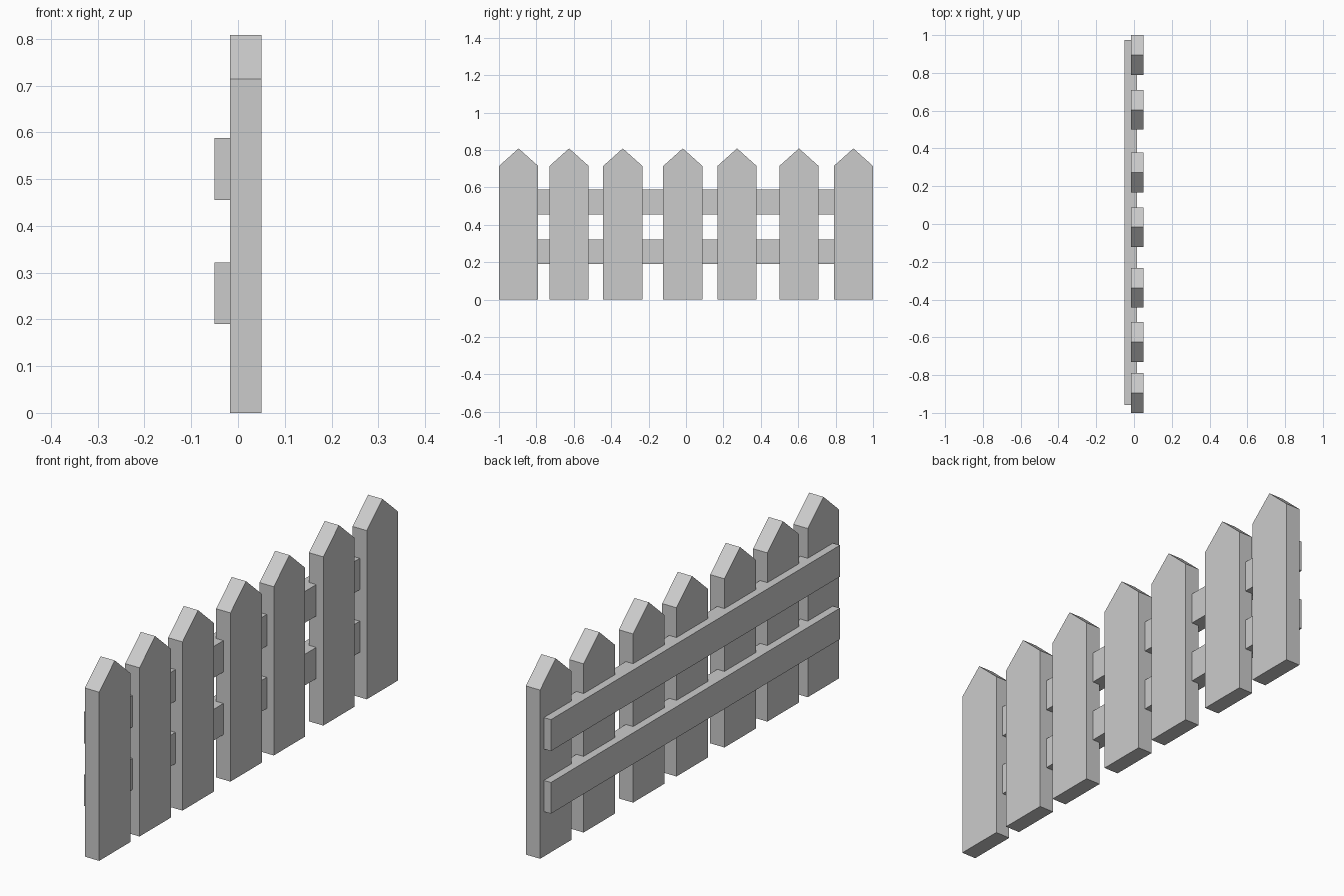
import bpy

if "Cube" in bpy.data.objects:
    bpy.data.objects.remove(bpy.data.objects["Cube"])


def extrude_x(name, profile, x0, x1):
    """Solid made by extruding a (y, z) outline from x0 to x1."""
    n = len(profile)
    verts = [(x, y, z) for x in (x0, x1) for y, z in profile]
    faces = [tuple(range(n))[::-1], tuple(range(n, 2 * n))]
    faces += [(i, (i + 1) % n, n + (i + 1) % n, n + i) for i in range(n)]
    mesh = bpy.data.meshes.new(name)
    mesh.from_pydata(verts, [], faces)
    mesh.update()
    obj = bpy.data.objects.new(name, mesh)
    bpy.context.collection.objects.link(obj)
    return obj


# Pointed pickets, slightly unevenly spaced
half, shoulder, peak = 0.105, 0.714, 0.808
for i, y in enumerate((-0.895, -0.625, -0.338, -0.017, 0.273, 0.604, 0.895)):
    outline = [(y - half, 0), (y + half, 0), (y + half, shoulder),
               (y, peak), (y - half, shoulder)]
    extrude_x(f"picket_{i + 1}", outline, -0.017, 0.05)

# Horizontal rails, let into the back of the pickets
for name, z0, z1 in (("lower_rail", 0.19, 0.322), ("upper_rail", 0.455, 0.588)):
    outline = [(-0.958, z0), (0.975, z0), (0.975, z1), (-0.958, z1)]
    extrude_x(name, outline, -0.05, 0.017)
